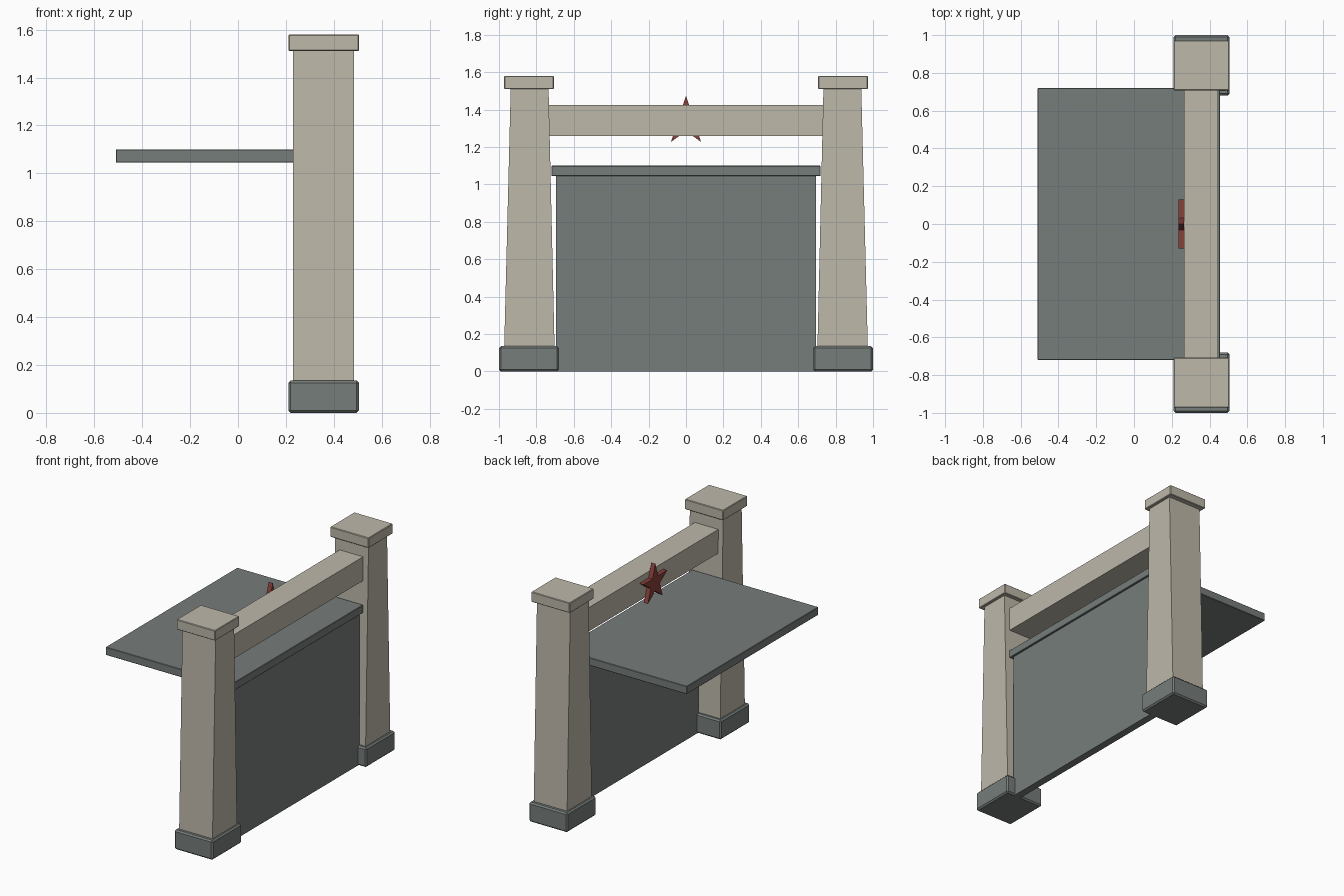
import bpy, bmesh, math

cube = bpy.data.objects.get("Cube")
if cube:
    bpy.data.objects.remove(cube, do_unlink=True)


def make_material(name, rgb):
    mat = bpy.data.materials.new(name)
    mat.use_nodes = True
    mat.diffuse_color = (*rgb, 1)
    mat.node_tree.nodes["Principled BSDF"].inputs["Base Color"].default_value = (*rgb, 1)
    return mat


stone = make_material("warm stone", (0.51, 0.48, 0.40))
slate = make_material("slate grey", (0.18, 0.205, 0.195))
red = make_material("barn red", (0.24, 0.05, 0.043))


def finish(name, bm, mat, bevel=0):
    bmesh.ops.recalc_face_normals(bm, faces=bm.faces)
    mesh = bpy.data.meshes.new(name)
    bm.to_mesh(mesh)
    bm.free()
    mesh.materials.append(mat)
    obj = bpy.data.objects.new(name, mesh)
    bpy.context.collection.objects.link(obj)
    if bevel:
        mod = obj.modifiers.new("Bevel", 'BEVEL')
        mod.width = bevel
        mod.segments = 1
    return obj


def box(name, x, y, z, mat, bevel=0, top_y=None):
    """Box from (min, max) ranges; top_y narrows the top in y."""
    bm = bmesh.new()
    bmesh.ops.create_cube(bm, size=1)
    for v in bm.verts:
        yr = top_y if top_y and v.co.z > 0 else y
        v.co = (x[v.co.x > 0], yr[v.co.y > 0], z[v.co.z > 0])
    return finish(name, bm, mat, bevel)


def mirrored(r, side):
    return tuple(sorted(side * v for v in r))


# Pillars: base, tapered shaft and cap at each end
cap_x = (0.21, 0.505)
for label, side in (("front", -1), ("back", 1)):
    box(label + "_pillar_base", cap_x, mirrored((0.68, 1.0), side), (0, 0.135), slate, 0.01)
    box(label + "_pillar_shaft", (0.23, 0.485), mirrored((0.70, 0.975), side),
        (0.01, 1.52), stone, top_y=mirrored((0.735, 0.937), side))
    box(label + "_pillar_cap", cap_x, mirrored((0.707, 0.972), side), (1.51, 1.58), stone, 0.004)

# Cross beam, wall panel and counter top
box("cross_beam", (0.265, 0.445), (-0.745, 0.745), (1.26, 1.425), stone)
box("wall_panel", (0.39, 0.442), (-0.695, 0.695), (0, 1.05), slate)
box("counter_top", (-0.51, 0.455), (-0.72, 0.72), (1.045, 1.10), slate, 0.003)

# Five-pointed star on the inner side of the beam
bm = bmesh.new()
radius = 0.137
points = []
for i in range(10):
    r = radius * (0.382 if i % 2 else 1)
    a = math.pi * i / 5
    points.append(bm.verts.new((0.235, r * math.sin(a), 1.338 + r * math.cos(a))))
face = bm.faces.new(points)
extruded = bmesh.ops.extrude_face_region(bm, geom=[face])
bmesh.ops.translate(bm, vec=(0.031, 0, 0),
                    verts=[g for g in extruded["geom"] if isinstance(g, bmesh.types.BMVert)])
# Keep both end caps on the solid
if not any(all(abs(v.co.x - 0.235) < 1e-4 for v in f.verts) for f in bm.faces):
    bm.faces.new(points)
finish("star", bm, red)
